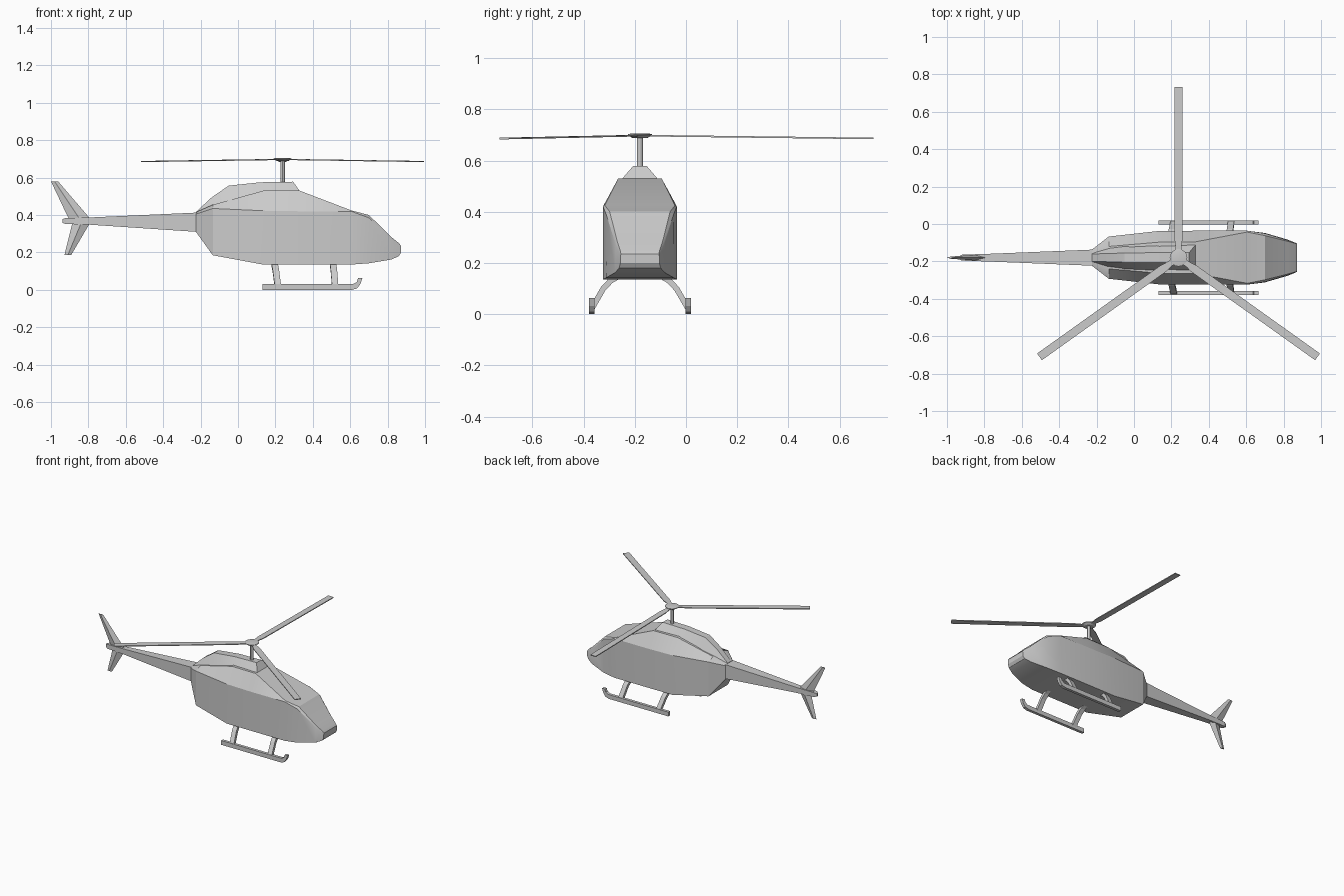
import bpy, bmesh, math
from mathutils import Matrix, Vector

YC = -0.18    # centre line of the fuselage
HUB_X = 0.238


def loft(name, rings, smooth=None):
    """Skin equal-length rings of points and cap both ends."""
    bm = bmesh.new()
    vs = [[bm.verts.new(p) for p in r] for r in rings]
    n = len(rings[0])
    for a, b in zip(vs, vs[1:]):
        for i in range(n):
            j = (i + 1) % n
            bm.faces.new((a[i], a[j], b[j], b[i]))
    bm.faces.new(vs[0])
    bm.faces.new(vs[-1])
    bmesh.ops.recalc_face_normals(bm, faces=bm.faces)
    me = bpy.data.meshes.new(name)
    bm.to_mesh(me)
    bm.free()
    ob = bpy.data.objects.new(name, me)
    bpy.context.collection.objects.link(ob)
    if smooth:
        bpy.context.view_layer.objects.active = ob
        ob.select_set(True)
        bpy.ops.object.shade_smooth_by_angle(angle=math.radians(smooth))
        ob.select_set(False)
    return ob


def mirrored(half):
    """Turn (x, half width, z) points, bottom to top, into a closed ring."""
    return ([(x, YC + w, z) for x, w, z in half]
            + [(x, YC - w, z) for x, w, z in reversed(half)])


# Fuselage: x, bottom z, shoulder z, roof z, bottom / shoulder / roof half widths
body = [(-0.225, 0.31, 0.405, 0.415, 0.043, 0.043, 0.035),
        (-0.135, 0.185, 0.435, 0.455, 0.113, 0.113, 0.06),
        (0.135, 0.135, 0.423, 0.53, 0.143, 0.143, 0.083),
        (0.33, 0.135, 0.42, 0.53, 0.144, 0.144, 0.085),
        (0.605, 0.135, 0.42, 0.425, 0.144, 0.144, 0.137),
        (0.70, 0.142, 0.385, 0.40, 0.132, 0.130, 0.118),
        (0.82, 0.162, 0.27, 0.282, 0.097, 0.094, 0.088),
        (0.86, 0.18, 0.238, 0.25, 0.081, 0.080, 0.077),
        (0.872, 0.20, 0.225, 0.235, 0.076, 0.076, 0.074)]
loft("fuselage", [mirrored([(x, wb, zb), (x, ws, zs), (x, wt, zt)])
                  for x, zb, zs, zt, wb, ws, wt in body], 25)

# Engine cowling on the roof, with a slanted front
cowl = [(-0.225, -0.225, 0.40, 0.416, 0.032, 0.02),
        (-0.14, -0.14, 0.44, 0.495, 0.055, 0.022),
        (-0.05, -0.05, 0.465, 0.557, 0.066, 0.025),
        (0.12, 0.12, 0.515, 0.575, 0.072, 0.027),
        (0.33, 0.295, 0.528, 0.578, 0.07, 0.027)]
loft("engine_cowling", [mirrored([(xb, wb, zb), (xt, wt, zt)])
                        for xb, xt, zb, zt, wb, wt in cowl], 25)

# Tail boom with a short blunt tip
boom = [(-0.22, 0.31, 0.413, 0.043), (-0.79, 0.348, 0.387, 0.02),
        (-0.92, 0.352, 0.384, 0.016), (-0.938, 0.358, 0.378, 0.006)]
loft("tail_boom", [mirrored([(x, w, zb), (x, w, zt)]) for x, zb, zt, w in boom])


# Tail fins, thinner towards the tips
def fin(name, x0, x1, z0, tx0, tx1, tz):
    def ring(a, b, z, t):
        m = (a + b) / 2
        return [(a, YC, z), (m, YC - t, z), (b, YC, z), (m, YC + t, z)]
    loft(name, [ring(x0, x1, z0, 0.015), ring(tx0, tx1, tz, 0.006)])


fin("upper_fin", -0.905, -0.79, 0.38, -1.0, -0.962, 0.58)
fin("lower_fin", -0.885, -0.79, 0.36, -0.928, -0.892, 0.186)

# Landing skids and their splayed struts
skid = [(0.13, 0), (0.61, 0), (0.637, 0.008), (0.655, 0.032), (0.665, 0.063),
        (0.642, 0.063), (0.635, 0.042), (0.615, 0.031), (0.13, 0.031)]
strut = [(0.085, 0.145, 0.0, 0.018), (0.115, 0.128, 0.002, 0.018),
         (0.143, 0.098, 0.007, 0.018), (0.187, 0.022, 0.016, 0.018)]
for s, side in ((-1, "right"), (1, "left")):
    loft(f"{side}_skid", [[(x, YC + s * w, z) for x, z in skid] for w in (0.178, 0.199)])
    for x0, lean, place in ((0.178, 1.1, "rear"), (0.491, 0.7, "front")):
        loft(f"{side}_{place}_strut",
             [[(x0 + d * lean, YC + s * (w - 0.008), z - 0.006),
               (x0 + d * lean + 0.034, YC + s * (w - 0.008), z - 0.006),
               (x0 + d * lean + 0.034, YC + s * (w + 0.009), z + 0.008),
               (x0 + d * lean, YC + s * (w + 0.009), z + 0.008)]
              for w, z, d, t in strut])


# Rotor mast and hub
def lathe(name, profile, n):
    loft(name, [[(HUB_X + r * math.cos(2 * math.pi * i / n),
                  YC + r * math.sin(2 * math.pi * i / n), z) for i in range(n)]
                for r, z in profile], 30)


lathe("rotor_mast", [(0.012, 0.57), (0.012, 0.695)], 12)
lathe("rotor_hub", [(0.03, 0.688), (0.047, 0.699), (0.047, 0.703), (0.03, 0.706)], 16)

# Three slightly drooping blades
stations = [(0.03, 0.015, 0.697), (0.065, 0.016, 0.697),
            (0.10, 0.022, 0.696), (0.913, 0.022, 0.686)]
for k, angle in enumerate((90, -35.5, 215.5)):
    turn = Matrix.Rotation(math.radians(angle), 4, 'Z')
    loft(f"rotor_blade_{k + 1}",
         [[Vector((HUB_X, YC, 0)) + turn @ Vector((r, y, z + h))
           for y, h in ((-w, -0.003), (w, -0.003), (w, 0.003), (-w, 0.003))]
          for r, w, z in stations])
